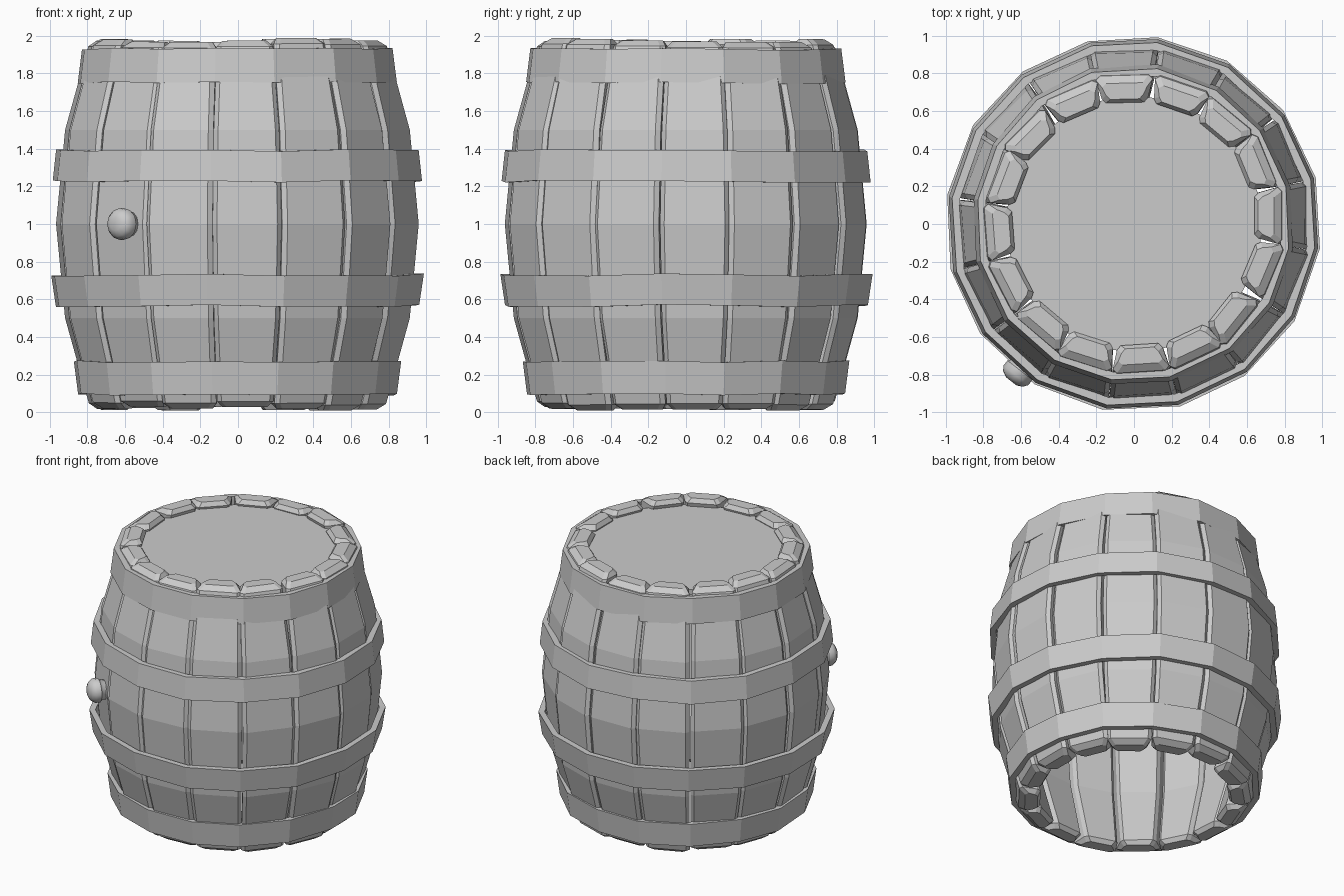
import bpy, bmesh, math, random
from mathutils import Matrix, Vector

if "Cube" in bpy.data.objects:
    bpy.data.objects.remove(bpy.data.objects["Cube"])

random.seed(7)
COUNT = 16
STEP = 2 * math.pi / COUNT
OFFSET = math.radians(3)
TAN = math.tan(STEP / 2)


def finish(bm, name):
    bmesh.ops.recalc_face_normals(bm, faces=bm.faces)
    mesh = bpy.data.meshes.new(name)
    bm.to_mesh(mesh)
    bm.free()
    ob = bpy.data.objects.new(name, mesh)
    bpy.context.collection.objects.link(ob)
    return ob


def bridge(bm, a, b):
    n = len(a)
    for i in range(n):
        bm.faces.new((a[i], a[(i + 1) % n], b[(i + 1) % n], b[i]))


def section(r, inset):
    """Chamfered wedge cross-section of a stave, pointing along +x."""
    t, c, gap = 0.145, 0.022, 0.006
    ro, ri = r - inset, r - t + inset
    wo = r * TAN - gap - inset
    wi = (r - t) * TAN - gap - inset * 0.7
    half = [(ri, wi - c), (ri + c, wi), (ro - c, wo), (ro, wo - c)]
    return half + [(x, -y) for x, y in reversed(half)]


# Curved staves with bevelled ends, each slightly different
for k in range(COUNT):
    bm = bmesh.new()
    z0 = random.uniform(0.008, 0.03)
    z1 = random.uniform(1.965, 1.992)
    push = random.uniform(-0.012, 0.008)
    rows = [(z0, 0.03), (z0 + 0.03, 0), (0.5, 0), (1.0, 0),
            (1.5, 0), (z1 - 0.03, 0), (z1, 0.03)]
    rings = []
    for z, inset in rows:
        r = 0.952 - 0.19 * (z - 1) ** 2 + push
        rings.append([bm.verts.new((x, y, z)) for x, y in section(r, inset)])
    for a, b in zip(rings, rings[1:]):
        bridge(bm, a, b)
    bm.faces.new(rings[0])
    bm.faces.new(rings[-1])
    # small twist of the stave about its own axis, then place around the barrel
    pivot = Matrix.Translation((0.88, 0, 0))
    twist = Matrix.Rotation(random.uniform(-0.06, 0.06), 4, 'Z')
    lean = Matrix.Rotation(random.uniform(-0.006, 0.006), 4, 'X')
    turn = Matrix.Rotation(OFFSET + k * STEP, 4, 'Z')
    bm.transform(turn @ pivot @ twist @ lean @ pivot.inverted())
    finish(bm, f"stave_{k + 1}")

# Four tapered hoops: bottom z, bottom radius, top z, top radius
hoops = [(0.095, 0.855, 0.27, 0.878), (0.565, 0.975, 0.73, 1.0),
         (1.225, 0.99, 1.39, 0.972), (1.75, 0.858, 1.93, 0.835)]
for n, (za, ra, zb, rb) in enumerate(hoops):
    bm = bmesh.new()
    loops = [[], [], [], []]
    for i in range(COUNT):
        a = OFFSET + (i + 0.5) * STEP + random.uniform(-0.02, 0.02)
        dz = random.uniform(-0.007, 0.007)
        for loop, (r, z) in zip(loops, ((ra, za), (rb, zb),
                                        (rb - 0.042, zb), (ra - 0.042, za))):
            loop.append(bm.verts.new((r * math.cos(a) - 0.004,
                                      r * math.sin(a), z + dz)))
    for i in range(4):
        bridge(bm, loops[i], loops[(i + 1) % 4])
    finish(bm, f"hoop_{n + 1}")

# Round lid set just below the stave tops; the bottom stays open
bm = bmesh.new()
bmesh.ops.create_cone(bm, cap_ends=True, segments=32, radius1=0.68,
                      radius2=0.68, depth=0.04,
                      matrix=Matrix.Translation((0, 0, 1.91)))
finish(bm, "lid")

# Rounded bung on the front left
bm = bmesh.new()
rings = []
for r, d in ((0.065, 0.88), (0.07, 0.97), (0.084, 0.985),
             (0.084, 1.02), (0.066, 1.045), (0.035, 1.06)):
    rings.append([bm.verts.new((r * math.cos(i * math.pi / 6),
                                r * math.sin(i * math.pi / 6), d))
                  for i in range(12)])
for a, b in zip(rings, rings[1:]):
    bridge(bm, a, b)
bm.faces.new(rings[0])
bm.faces.new(rings[-1])
axis = Vector((-0.615, -0.788, 0))
bm.transform(Matrix.Translation((0, 0, 1)) @ axis.to_track_quat('Z', 'Y').to_matrix().to_4x4())
bung = finish(bm, "bung")
bung.data.shade_smooth()
bpy.context.view_layer.objects.active = bung
bung.select_set(True)
bpy.ops.object.shade_smooth_by_angle(angle=math.radians(40))
